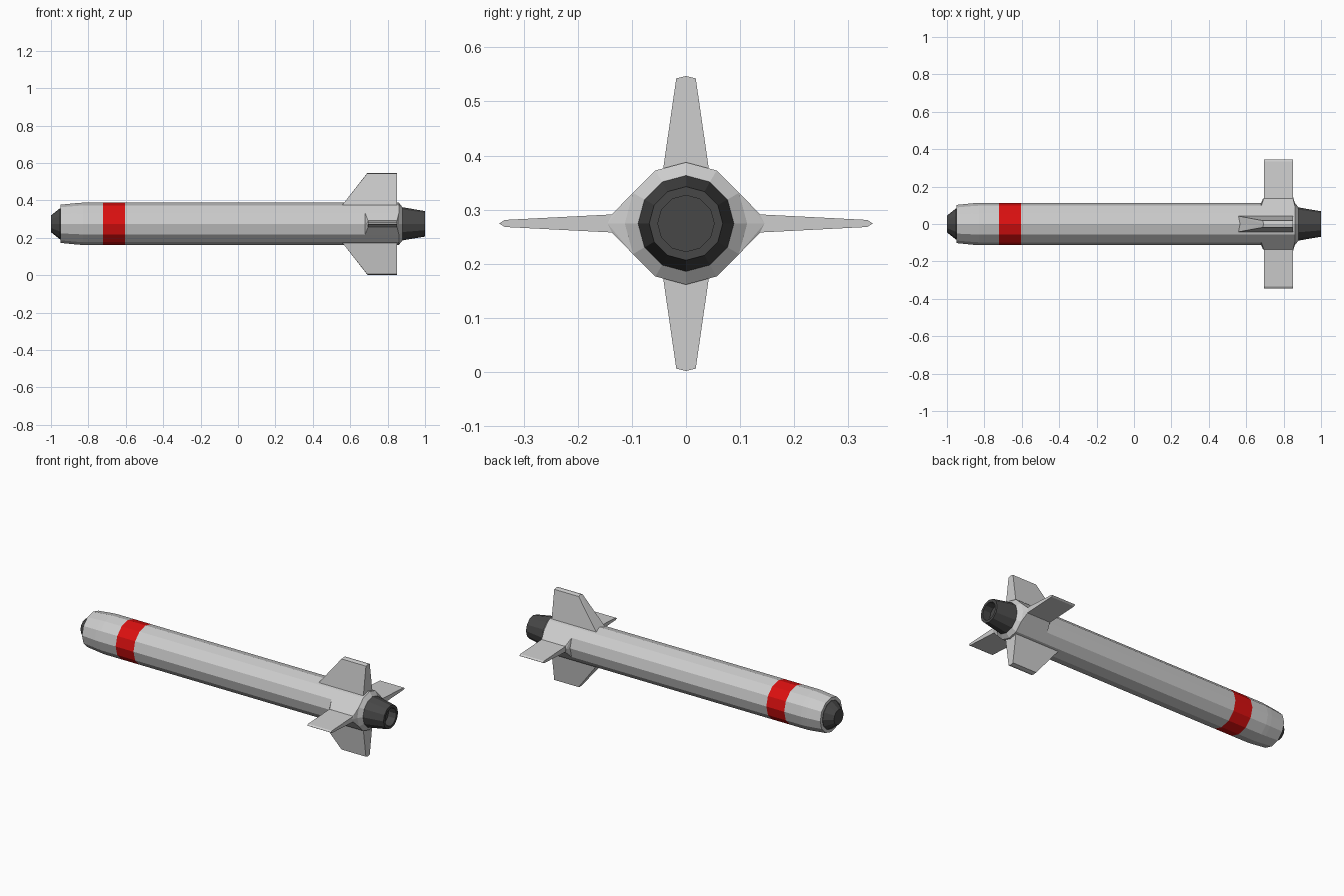
import bpy, bmesh, math
from mathutils import Matrix

if "Cube" in bpy.data.objects:
    bpy.data.objects.remove(bpy.data.objects["Cube"])

CZ = 0.2745   # height of the long axis
R = 0.113     # body radius
SIDES = 12


def material(name, color):
    m = bpy.data.materials.new(name)
    m.diffuse_color = (*color, 1.0)
    m.use_nodes = True
    m.node_tree.nodes["Principled BSDF"].inputs["Base Color"].default_value = m.diffuse_color
    return m


GREY = material("light_grey", (0.61, 0.61, 0.61))
DARK = material("dark_grey", (0.064, 0.064, 0.064))
RED = material("red", (0.71, 0.005, 0.005))


def finish(bm, name, mats):
    bmesh.ops.recalc_face_normals(bm, faces=bm.faces)
    mesh = bpy.data.meshes.new(name)
    bm.to_mesh(mesh)
    bm.free()
    for m in mats:
        mesh.materials.append(m)
    ob = bpy.data.objects.new(name, mesh)
    ob.location.z = CZ
    bpy.context.collection.objects.link(ob)
    return ob


def lathe(name, profile, mats, pick=lambda x: 0):
    """Revolve (x, radius) points around the long axis and cap both ends."""
    bm = bmesh.new()
    rings = []
    for x, r in profile:
        angles = [2 * math.pi * i / SIDES for i in range(SIDES)]
        rings.append([bm.verts.new((x, r * math.cos(a), r * math.sin(a))) for a in angles])
    for a, b in zip(rings, rings[1:]):
        for i in range(SIDES):
            j = (i + 1) % SIDES
            bm.faces.new((a[i], a[j], b[j], b[i]))
    bm.faces.new(rings[0])
    bm.faces.new(rings[-1])
    for f in bm.faces:
        f.material_index = pick(f.calc_center_median().x)
    return finish(bm, name, mats)


def hull(name, points, turn):
    """Convex solid from (x, side, out) points, turned about the long axis."""
    bm = bmesh.new()
    for p in points:
        bm.verts.new(p)
    bmesh.ops.convex_hull(bm, input=bm.verts[:])
    bmesh.ops.dissolve_limit(bm, angle_limit=0.01, verts=bm.verts[:], edges=bm.edges[:])
    bmesh.ops.transform(bm, matrix=Matrix.Rotation(math.radians(turn), 4, 'X'), verts=bm.verts[:])
    return finish(bm, name, [GREY])


# Body tube with a red band
lathe("body", [(-0.95, 0.082), (-0.95, 0.102), (-0.86, 0.111), (-0.83, R), (-0.722, R),
               (-0.605, R), (0.68, R), (0.86, R), (0.88, 0.088)],
      [GREY, RED], lambda x: 1 if -0.72 < x < -0.61 else 0)

# Dark nose and hollow exhaust nozzle
lathe("nose", [(-0.94, 0.083), (-0.952, 0.083), (-1.0, 0.045)], [DARK])
lathe("nozzle", [(0.87, 0.0885), (0.88, 0.0885), (1.0, 0.068), (1.0, 0.052), (0.95, 0.052)], [DARK])

# Swept top and bottom fins
for name, turn in (("top_fin", 0), ("bottom_fin", 180)):
    pts = []
    for s in (-1, 1):
        pts += [(0.553, s * 0.043, 0.095), (0.85, s * 0.043, 0.095),
                (0.69, s * 0.018, 0.268), (0.85, s * 0.018, 0.268)]
    pts += [(0.692, 0, 0.2725), (0.85, 0, 0.2725)]
    hull(name, pts, turn)

# Straight side fins with root fairings that continue the body facets
for side, turn in (("front", 90), ("back", -90)):
    pts = [(x, 0, 0.345) for x in (0.694, 0.85)]
    fairing = [(0.68, 0, R), (0.86, 0, R), (0.69, 0, 0.137), (0.85, 0, 0.145)]
    for s in (-1, 1):
        for x in (0.694, 0.85):
            pts += [(x, s * 0.018, 0.11), (x, s * 0.0065, 0.335)]
        fairing += [(0.68, s * R / 2, 0.0979), (0.86, s * R / 2, 0.0979),
                    (0.695, s * 0.018, 0.136), (0.85, s * 0.018, 0.136)]
    hull(side + "_fin", pts, turn)
    hull(side + "_fin_fairing", fairing, turn)
